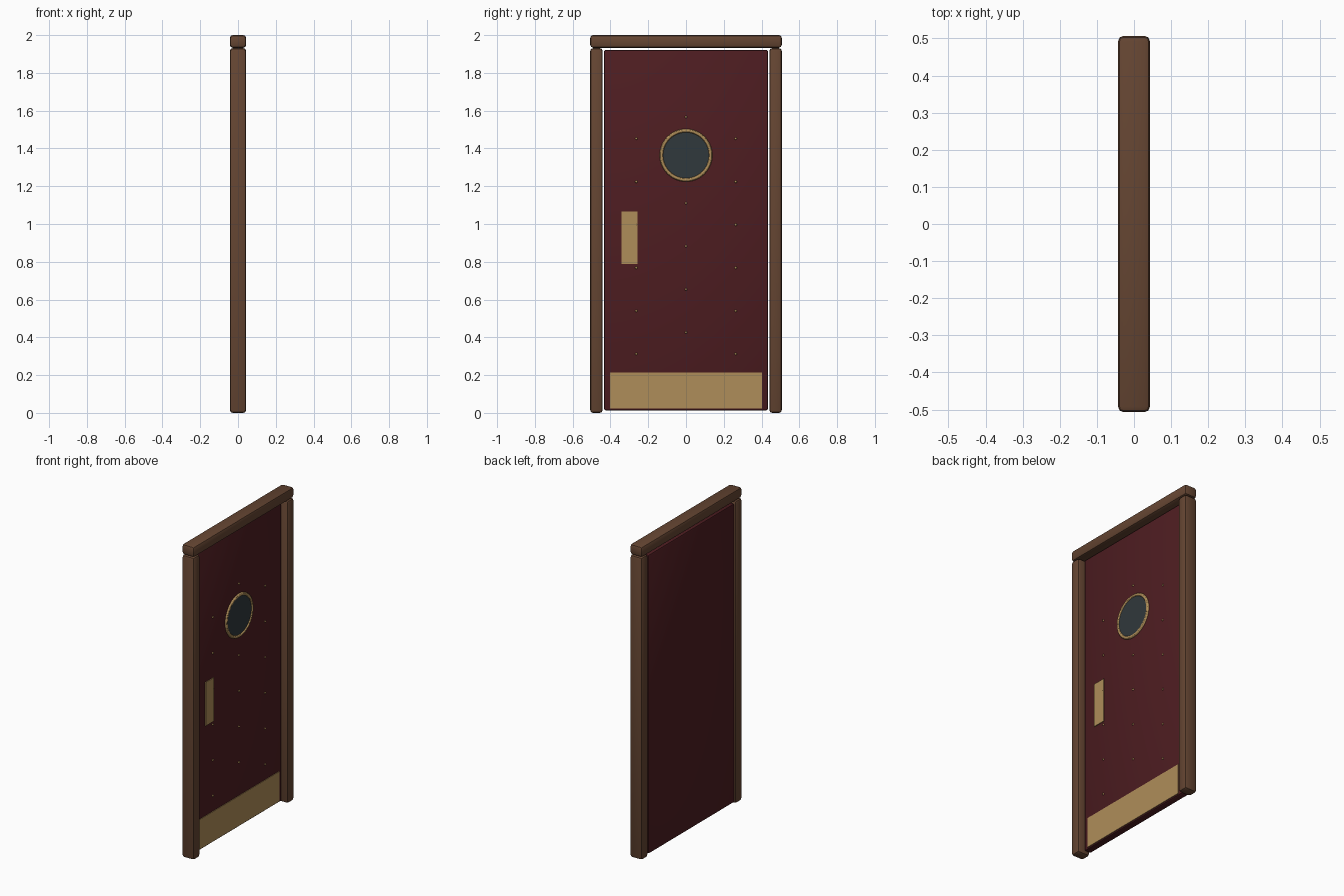
import bpy
from math import pi, radians

if "Cube" in bpy.data.objects:
    bpy.data.objects.remove(bpy.data.objects["Cube"])


def material(name, rgb):
    m = bpy.data.materials.new(name)
    m.diffuse_color = (*rgb, 1)
    m.use_nodes = True
    m.node_tree.nodes["Principled BSDF"].inputs["Base Color"].default_value = m.diffuse_color
    return m


wood = material("brown_wood", (0.13, 0.06, 0.032))
red = material("dark_red_leather", (0.075, 0.012, 0.015))
brass = material("brass", (0.43, 0.27, 0.10))
glass = material("dark_glass", (0.03, 0.04, 0.045))


def finish(name, mat, bevel=0, segments=2):
    ob = bpy.context.object
    ob.name = name
    ob.data.materials.append(mat)
    if bevel:
        mod = ob.modifiers.new("bevel", 'BEVEL')
        mod.width, mod.segments = bevel, segments
        bpy.ops.object.modifier_apply(modifier=mod.name)
    bpy.ops.object.shade_smooth_by_angle(angle=radians(30))
    return ob


def box(name, mat, lo, hi, bevel=0, segments=2):
    bpy.ops.mesh.primitive_cube_add(size=1, location=[(a + b) / 2 for a, b in zip(lo, hi)])
    bpy.context.object.scale = [b - a for a, b in zip(lo, hi)]
    bpy.ops.object.transform_apply(location=False, rotation=False, scale=True)
    return finish(name, mat, bevel, segments)


FACE = 0.006   # x of the decorated door face
DEPTH = 0.043  # half depth of the frame

# Frame: two jambs and the header
for side, name in ((-1, "left_jamb"), (1, "right_jamb")):
    y0, y1 = sorted((side * 0.441, side * 0.507))
    box(name, wood, (-DEPTH, y0, 0), (DEPTH, y1, 1.931), 0.015)
box("header", wood, (-DEPTH, -0.507, 1.933), (DEPTH, 0.507, 2.0), 0.015)

# Door slab, nearly flush with the back of the frame
box("door_slab", red, (-0.04, -0.434, 0.013), (FACE, 0.434, 1.922), 0.01)

# Flat brass plates
box("kick_plate", brass, (FACE - 0.004, -0.402, 0.022), (FACE + 0.004, 0.402, 0.213))
box("push_plate", brass, (FACE - 0.004, -0.341, 0.788), (FACE + 0.005, -0.257, 1.066))

# Round window: glass disc and brass ring
bpy.ops.mesh.primitive_cylinder_add(vertices=48, radius=0.128, depth=0.008,
                                    location=(FACE, 0, 1.364), rotation=(0, pi / 2, 0))
finish("window_glass", glass)
bpy.ops.mesh.primitive_torus_add(major_radius=0.13, minor_radius=0.01, major_segments=48,
                                 minor_segments=12, location=(FACE, 0, 1.364),
                                 rotation=(0, pi / 2, 0))
finish("window_ring", brass)

# Upholstery studs in three staggered columns, skipping the window
STEP = 0.228
studs = [(y, 0.312 + i * STEP) for y in (-0.263, 0.263) for i in range(6)]
studs += [(0, 0.426 + i * STEP) for i in range(6) if i != 4]
for y, z in studs:
    bpy.ops.mesh.primitive_uv_sphere_add(segments=12, ring_count=8, radius=0.0065,
                                         location=(FACE, y, z), rotation=(0, pi / 2, 0))
    finish("stud", brass)
